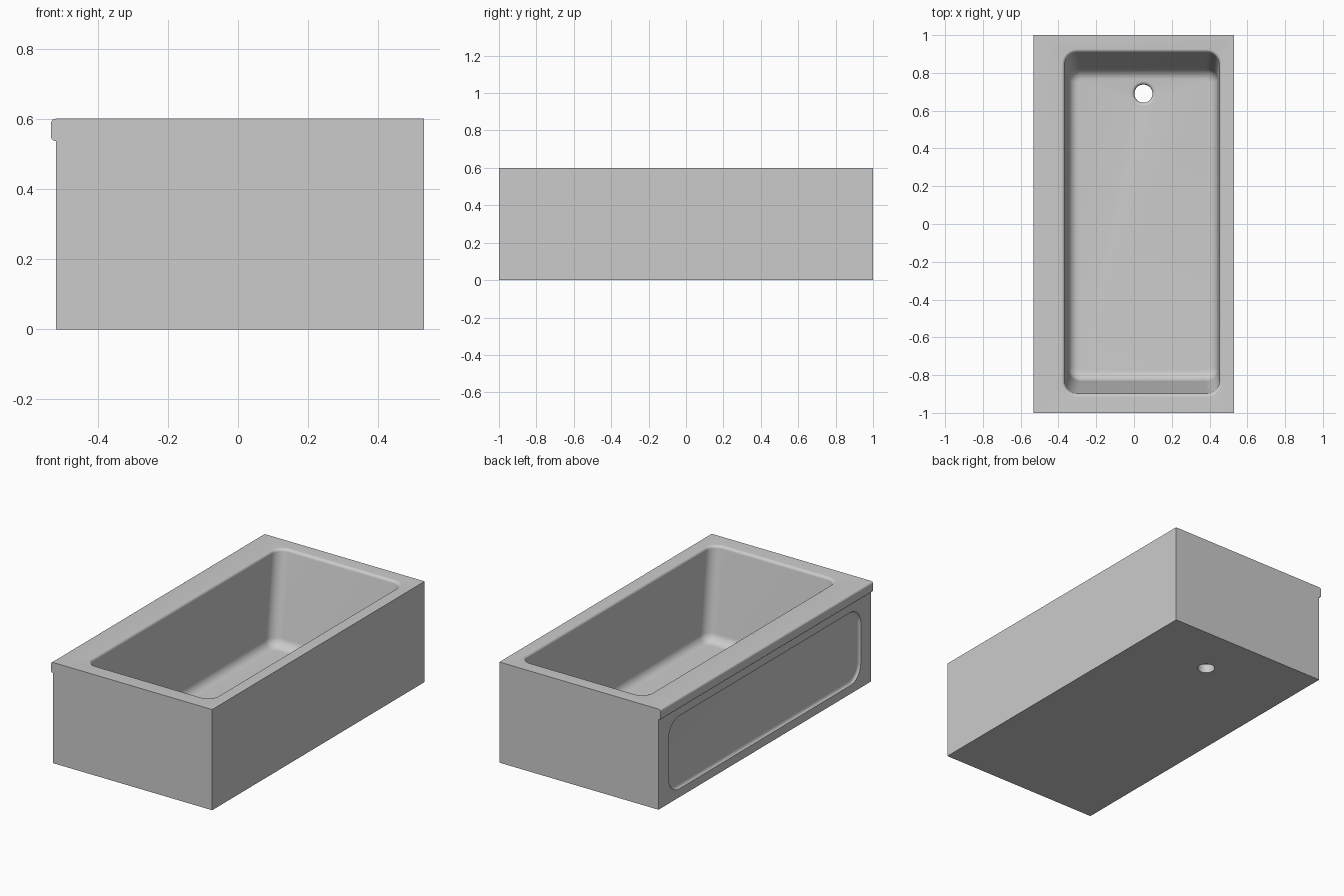
import bpy, bmesh
from math import sin, cos, pi, radians

if "Cube" in bpy.data.objects:
    bpy.data.objects.remove(bpy.data.objects["Cube"])


def loft(name, rings):
    """Closed solid skinned through equal-length rings of 3D points."""
    bm = bmesh.new()
    vs = [[bm.verts.new(p) for p in ring] for ring in rings]
    n = len(vs[0])
    for a, b in zip(vs, vs[1:]):
        for i in range(n):
            bm.faces.new((a[i], a[(i + 1) % n], b[(i + 1) % n], b[i]))
    bm.faces.new(vs[0])
    bm.faces.new(vs[-1])
    bmesh.ops.recalc_face_normals(bm, faces=bm.faces)
    me = bpy.data.meshes.new(name)
    bm.to_mesh(me)
    bm.free()
    ob = bpy.data.objects.new(name, me)
    bpy.context.collection.objects.link(ob)
    return ob


def rounded_rect(a0, a1, b0, b1, r, seg=10):
    pts = []
    corners = ((a1 - r, b1 - r), (a0 + r, b1 - r), (a0 + r, b0 + r), (a1 - r, b0 + r))
    for k, (ca, cb) in enumerate(corners):
        for i in range(seg + 1):
            t = pi / 2 * (k + i / seg)
            pts.append((ca + r * cos(t), cb + r * sin(t)))
    return pts


def cut(body, cutter):
    cutter.hide_render = True
    mod = body.modifiers.new("cut", 'BOOLEAN')
    mod.operation = 'DIFFERENCE'
    mod.solver = 'EXACT'
    mod.object = cutter
    bpy.context.view_layer.objects.active = body
    bpy.ops.object.modifier_apply(modifier=mod.name)
    bpy.data.objects.remove(cutter)


TOP, FLOOR = 0.6, 0.06
SKIRT, LIP = -0.519, -0.533

# Outer body: profile with the rounded lip on the left, extruded along y
profile = [(0.53, 0), (0.53, TOP)]
for i in range(7):
    t = pi / 2 + pi / 2 * i / 6
    profile.append((LIP + 0.013 + 0.013 * cos(t), TOP - 0.013 + 0.013 * sin(t)))
for i in range(7):
    t = pi + pi / 2 * i / 6
    profile.append((LIP + 0.012 + 0.012 * cos(t), 0.549 + 0.012 * sin(t)))
profile += [(SKIRT, 0.537), (SKIRT, 0)]
tub = loft("bathtub", [[(x, y, z) for x, z in profile] for y in (-1, 1)])

# Basin: sloped walls, rolled rim and filleted floor
ROLL, FIL = 0.016, 0.05
steps = [(TOP + 0.1, ROLL)]
for i in range(9):
    a = pi / 2 * (1 - i / 8)
    steps.append((TOP + 0.0003 - ROLL + ROLL * sin(a), ROLL - ROLL * cos(a)))
for i in range(11):
    b = pi / 2 * i / 10
    steps.append((FLOOR + FIL - FIL * sin(b), FIL * cos(b) - FIL))
upper = (-0.367, 0.452, -0.9, 0.91)
lower = (-0.345, 0.442, -0.825, 0.815)
rings = []
for z, e in steps:
    f = min(max((TOP - z) / (TOP - FLOOR), 0), 1)
    x0, x1, y0, y1 = (u + (l - u) * f for u, l in zip(upper, lower))
    rr = rounded_rect(x0 - e, x1 + e, y0 - e, y1 + e, 0.065 + e)
    rings.append([(x, y, z) for x, y in rr])
cut(tub, loft("basin_cutter", rings))

# Drain hole with a rounded countersink
drain = [(-0.05, 0.048), (FLOOR - 0.018, 0.048)]
for i in range(1, 7):
    a = pi / 2 * i / 6
    drain.append((FLOOR - 0.018 + 0.0182 * sin(a), 0.066 - 0.018 * cos(a)))
drain.append((FLOOR + 0.1, 0.066))
cut(tub, loft("drain_cutter", [
    [(0.05 + r * cos(2 * pi * i / 40), 0.69 + r * sin(2 * pi * i / 40), z) for i in range(40)]
    for z, r in drain]))

# Recessed apron panel on the left side
panel = []
for x, e in ((SKIRT - 0.05, 0), (SKIRT, 0), (SKIRT + 0.004, 0.002),
             (SKIRT + 0.010, 0.008), (SKIRT + 0.013, 0.016), (SKIRT + 0.014, 0.024)):
    rr = rounded_rect(-0.905 + e, 0.905 - e, 0.05 + e, 0.485 - e, 0.1 - e)
    panel.append([(x, y, z) for y, z in rr])
cut(tub, loft("panel_cutter", panel))

# Smooth shading with crisp edges
bpy.ops.object.select_all(action='DESELECT')
tub.select_set(True)
bpy.context.view_layer.objects.active = tub
bpy.ops.object.shade_smooth_by_angle(angle=radians(30))
